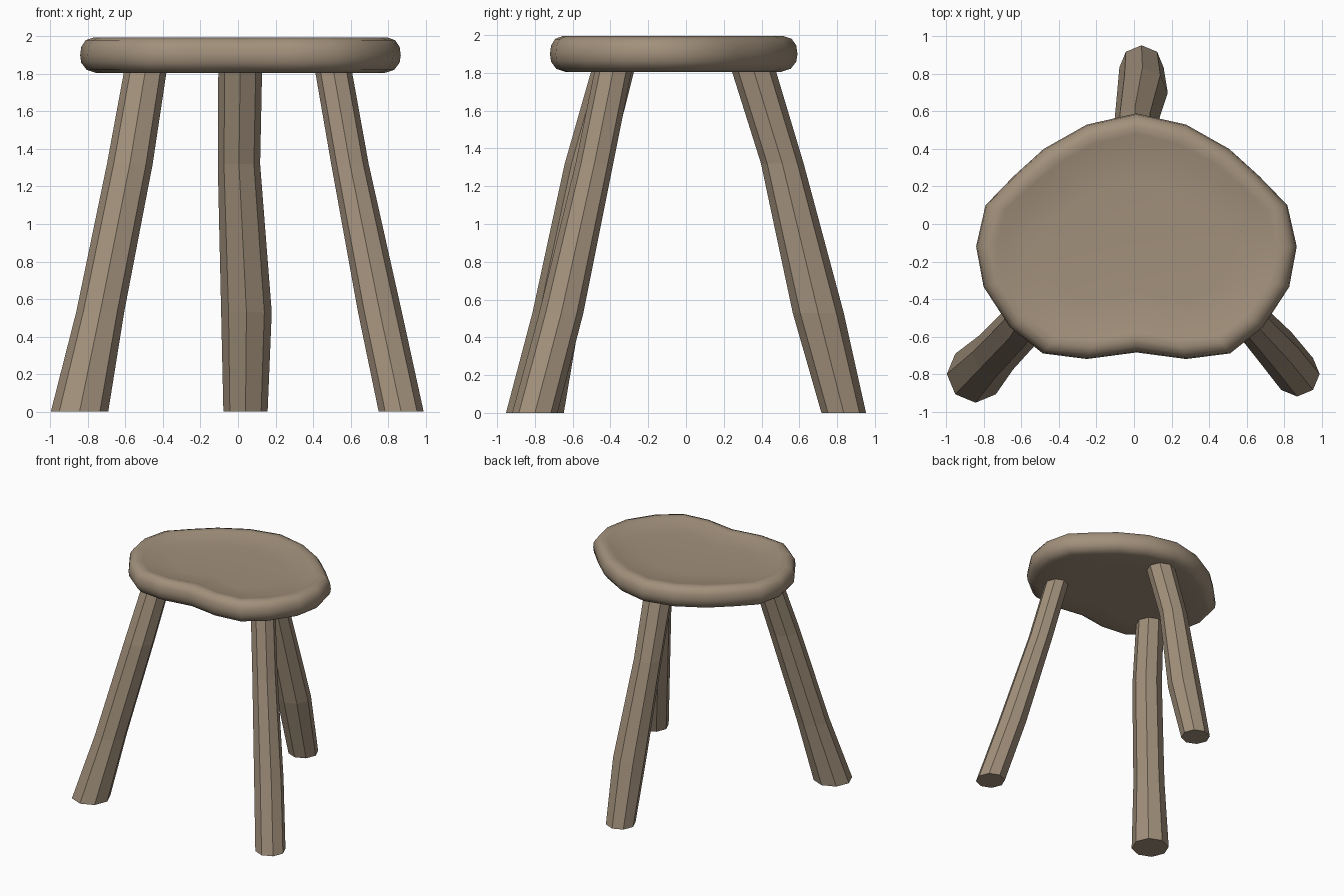
import bpy
import bmesh
import math
from mathutils import Vector

cube = bpy.data.objects.get("Cube")
if cube:
    bpy.data.objects.remove(cube, do_unlink=True)

# One worn wood colour
wood = bpy.data.materials.new("weathered_wood")
wood.use_nodes = True
colour = (0.36, 0.28, 0.20, 1)
wood.diffuse_color = colour
wood.node_tree.nodes["Principled BSDF"].inputs["Base Color"].default_value = colour


def loft(name, rings, smooth):
    """Skin a stack of equal-length rings, listed bottom to top, and cap both ends."""
    bm = bmesh.new()
    loops = [[bm.verts.new(p) for p in ring] for ring in rings]
    n = len(loops[0])
    for low, high in zip(loops, loops[1:]):
        for i in range(n):
            j = (i + 1) % n
            bm.faces.new((low[i], low[j], high[j], high[i]))
    for loop in (loops[0], loops[-1]):
        middle = bm.verts.new(sum((v.co for v in loop), Vector()) / n)
        for i in range(n):
            bm.faces.new((loop[i], loop[(i + 1) % n], middle))
    bmesh.ops.recalc_face_normals(bm, faces=bm.faces)
    for face in bm.faces:
        face.smooth = smooth
    mesh = bpy.data.meshes.new(name)
    bm.to_mesh(mesh)
    bm.free()
    mesh.materials.append(wood)
    obj = bpy.data.objects.new(name, mesh)
    bpy.context.collection.objects.link(obj)
    return obj


# Seat: mirrored outline with a notch at the front, rounded rim and dished top
half = [(0, 0.59), (0.265, 0.53), (0.495, 0.40), (0.655, 0.255), (0.805, 0.10),
        (0.855, -0.12), (0.815, -0.335), (0.675, -0.55), (0.5, -0.69),
        (0.265, -0.72), (0, -0.685)]
outline = half + [(-x, y) for x, y in half[-2:0:-1]]
seat_centre = Vector((0.013, -0.08))
# (inset from the outline, height)
rim = [(0.30, 1.81), (0.085, 1.806), (0.035, 1.822), (0.006, 1.86), (0, 1.90),
       (0.006, 1.945), (0.03, 1.98), (0.07, 1.994), (0.11, 1.988), (0.17, 1.972),
       (0.35, 1.962)]


def seat_ring(inset, z):
    ring = []
    for x, y in outline:
        p = Vector((x + 0.013, y)) - seat_centre
        p = seat_centre + p * (1 - inset / p.length)
        ring.append((p.x, p.y, z))
    return ring


loft("seat", [seat_ring(*step) for step in rim], True)

# Legs: crooked eight-sided poles, each section is (x, y, radius)
heights = (0, 0.53, 1.32, 1.84)
legs = {
    "front_right_leg": [(-0.845, -0.80, 0.153), (-0.735, -0.685, 0.128),
                        (-0.577, -0.52, 0.122), (-0.49, -0.38, 0.113)],
    "front_left_leg": [(0.87, -0.80, 0.12), (0.757, -0.66, 0.117),
                       (0.597, -0.485, 0.10), (0.505, -0.38, 0.098)],
    "back_leg": [(0.04, 0.835, 0.118), (0.045, 0.70, 0.135),
                 (0.005, 0.51, 0.113), (0.012, 0.35, 0.117)],
}
for name, sections in legs.items():
    rings = []
    for z, (x, y, r) in zip(heights, sections):
        rings.append([(x + r * math.cos(k * math.tau / 8),
                       y + r * math.sin(k * math.tau / 8), z) for k in range(8)])
    loft(name, rings, False)
